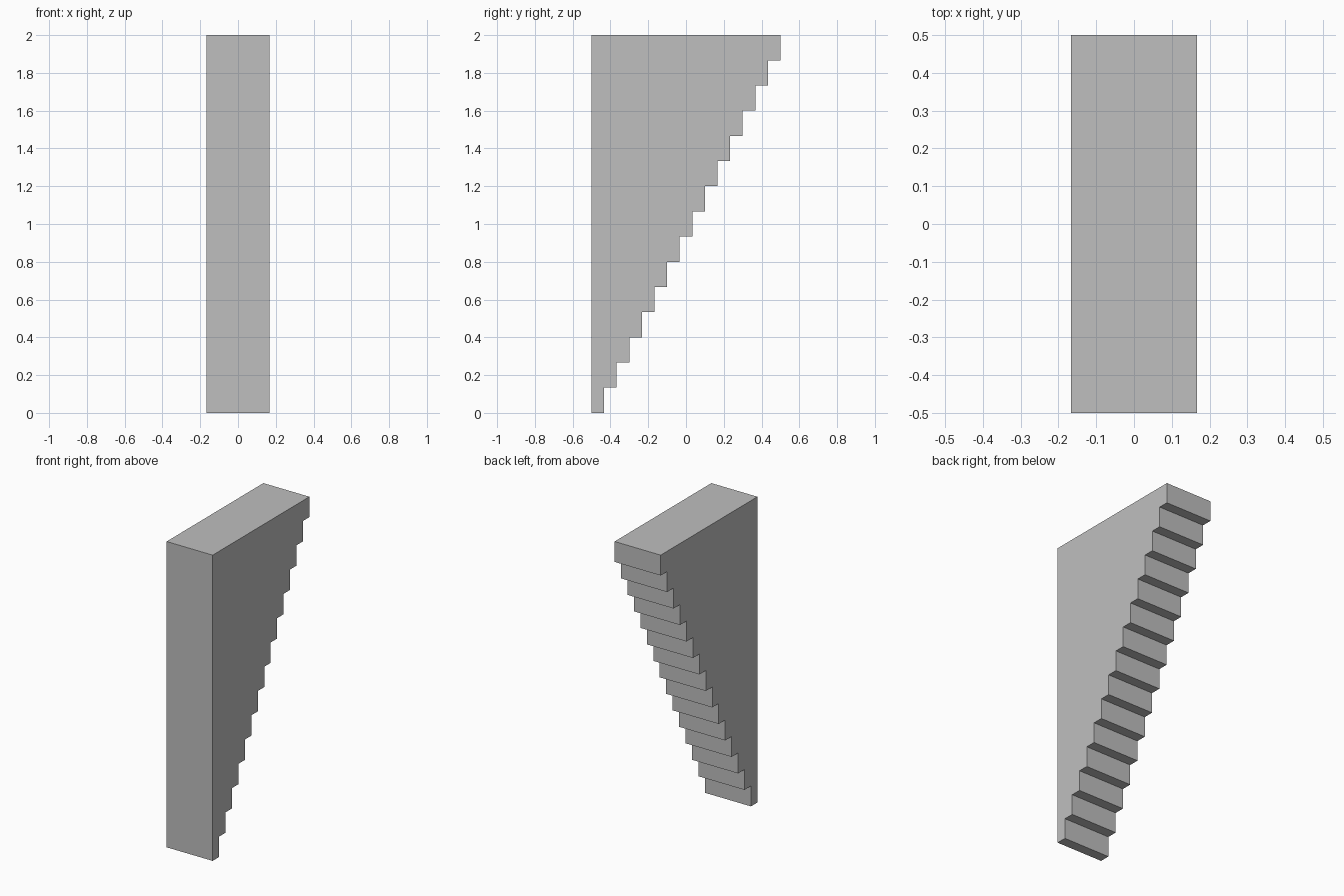
import bpy
import bmesh

cube = bpy.data.objects.get("Cube")
if cube:
    bpy.data.objects.remove(cube, do_unlink=True)

STEPS = 15
WIDTH, DEPTH, HEIGHT = 1 / 3, 1.0, 2.0

# Plain grey stone
grey = bpy.data.materials.new("grey_stone")
grey.use_nodes = True
colour = (0.52, 0.52, 0.52, 1)
grey.diffuse_color = colour
grey.node_tree.nodes["Principled BSDF"].inputs["Base Color"].default_value = colour

# Side profile: straight front, underside stepping out towards the back
profile = [(-DEPTH / 2, HEIGHT), (-DEPTH / 2, 0)]
for i in range(STEPS):
    y = -DEPTH / 2 + (i + 1) * DEPTH / STEPS
    profile += [(y, i * HEIGHT / STEPS), (y, (i + 1) * HEIGHT / STEPS)]

# Extrude the profile across the width
bm = bmesh.new()
side = bm.faces.new([bm.verts.new((-WIDTH / 2, y, z)) for y, z in profile])
result = bmesh.ops.extrude_face_region(bm, geom=[side], use_keep_orig=True)
moved = [v for v in result["geom"] if isinstance(v, bmesh.types.BMVert)]
bmesh.ops.translate(bm, verts=moved, vec=(WIDTH, 0, 0))
bmesh.ops.recalc_face_normals(bm, faces=bm.faces)

mesh = bpy.data.meshes.new("stepped_bracket")
bm.to_mesh(mesh)
bm.free()
mesh.materials.append(grey)
bpy.context.collection.objects.link(bpy.data.objects.new("stepped_bracket", mesh))
